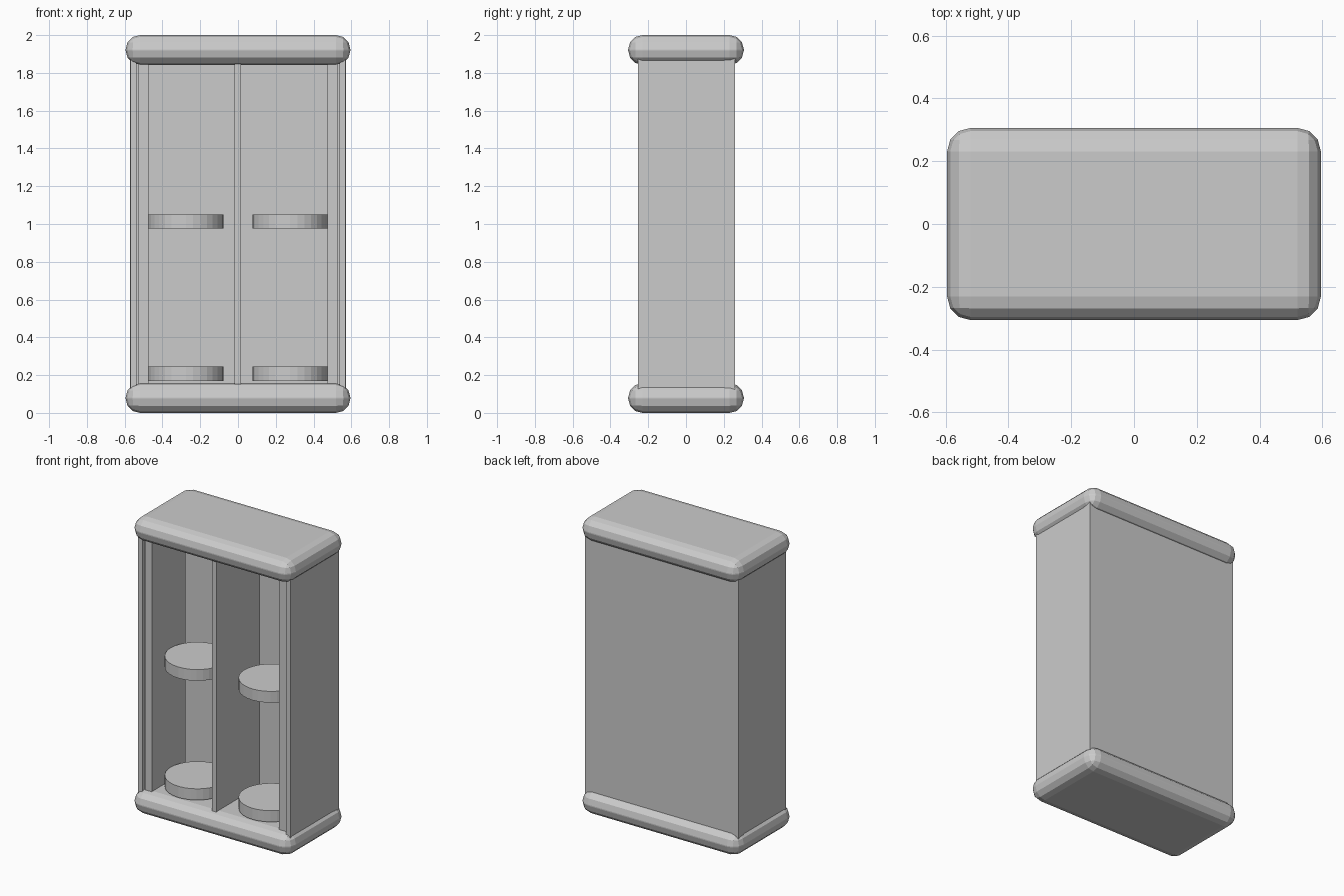
import bpy
import bmesh

if "Cube" in bpy.data.objects:
    bpy.data.objects.remove(bpy.data.objects["Cube"])


def box(name, x, y, z, bevel=0.0):
    """Box from (min, max) ranges, with optional rounded edges."""
    bm = bmesh.new()
    bmesh.ops.create_cube(bm, size=1)
    for v in bm.verts:
        v.co = [(r[0] + r[1]) / 2 + c * (r[1] - r[0]) for r, c in zip((x, y, z), v.co)]
    if bevel:
        bmesh.ops.bevel(bm, geom=bm.edges[:], offset=bevel, segments=3,
                        profile=0.5, affect='EDGES')
    return add(name, bm)


def disc(name, x, y, z, radius, height):
    bm = bmesh.new()
    bmesh.ops.create_cone(bm, cap_ends=True, segments=32, radius1=radius,
                          radius2=radius, depth=height)
    bmesh.ops.translate(bm, verts=bm.verts, vec=(x, y, z))
    return add(name, bm)


def add(name, bm):
    mesh = bpy.data.meshes.new(name)
    bm.to_mesh(mesh)
    bm.free()
    obj = bpy.data.objects.new(name, mesh)
    bpy.context.collection.objects.link(obj)
    return obj


# Rounded base and top slabs
box("base_slab", (-0.595, 0.595), (-0.306, 0.306), (0, 0.157), 0.075)
box("top_slab", (-0.595, 0.595), (-0.306, 0.306), (1.843, 2), 0.075)

# Back panel and central divider
box("back_panel", (-0.573, 0.572), (0.205, 0.26), (0.1, 1.9))
box("divider", (-0.019, 0.016), (-0.25, 0.21), (0.13, 1.87))

# Outer walls, inner liners and round shelves on each side
for side, s in (("left", -1), ("right", 1)):
    def span(a, b):
        return tuple(sorted((s * a, s * b)))
    box(side + "_wall", span(0.537, 0.57), (-0.255, 0.205), (0.1, 1.9))
    box(side + "_liner", span(0.475, 0.529), (-0.24, 0.12), (0.13, 1.87))
    for level, z in (("lower", 0.207), ("upper", 1.013)):
        disc(f"{side}_{level}_shelf", s * 0.276, -0.04, z, 0.2, 0.076)
